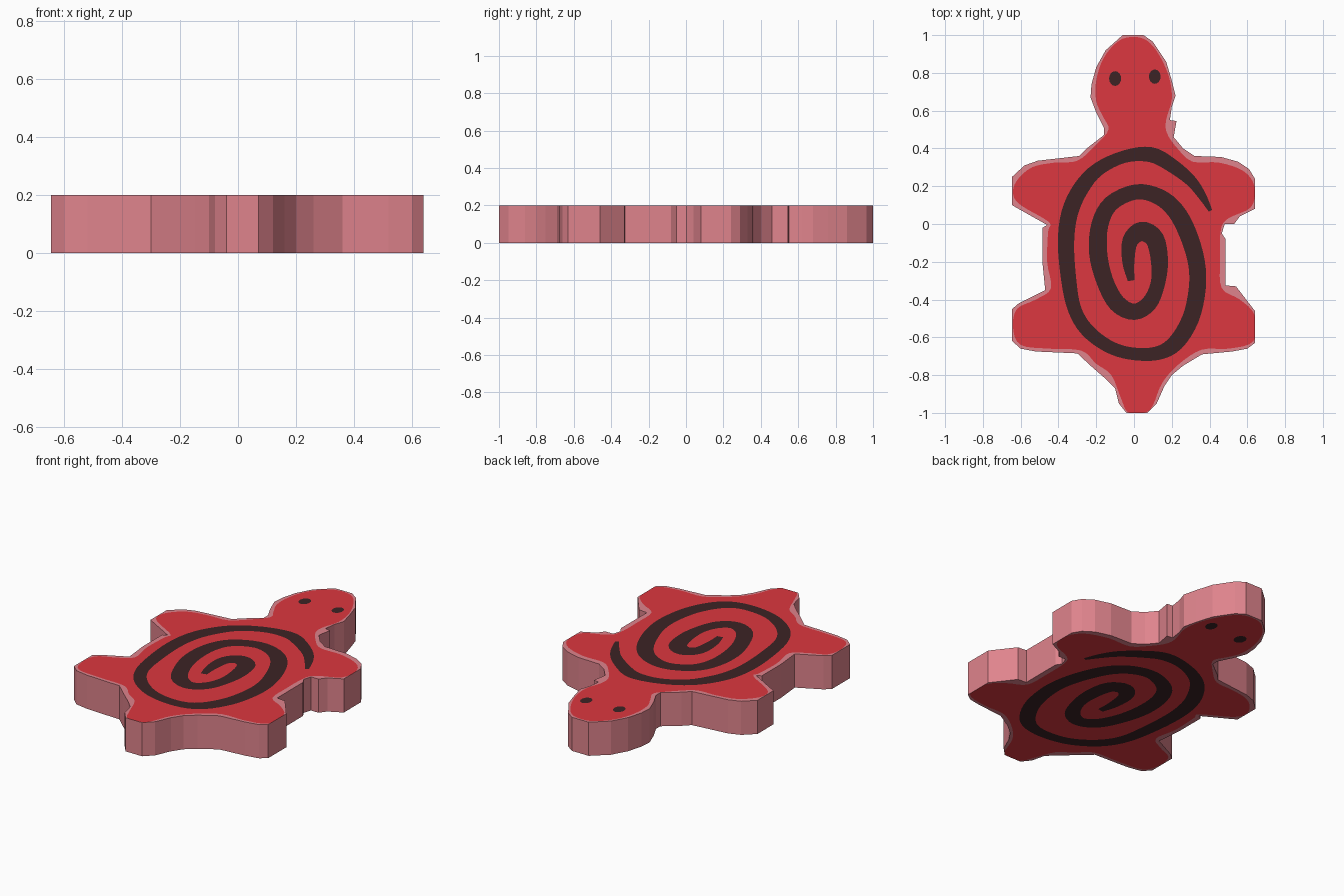
import bpy, bmesh, math
from mathutils import Vector
from mathutils.geometry import delaunay_2d_cdt

HEIGHT = 0.2


def material(name, color):
    m = bpy.data.materials.new(name)
    m.diffuse_color = (*color, 1)
    return m


def smooth(points, steps, closed):
    """Catmull-Rom curve through tuples of any length."""
    n, out = len(points), []
    pick = (lambda i: points[i % n]) if closed else (lambda i: points[min(max(i, 0), n - 1)])
    for i in range(n if closed else n - 1):
        for s in range(steps):
            t = s / steps
            out.append(tuple(
                0.5 * (2 * b + (c - a) * t + (2 * a - 5 * b + 4 * c - d) * t * t
                       + (3 * b - a - 3 * c + d) * t ** 3)
                for a, b, c, d in zip(*(pick(i + k) for k in (-1, 0, 1, 2)))))
    return out if closed else out + [points[-1]]


def ribbon(path):
    """Closed outline of a stroke given as (x, y, half width)."""
    left, right = [], []
    for i, (x, y, w) in enumerate(path):
        a, b = path[max(i - 1, 0)], path[min(i + 1, len(path) - 1)]
        d = Vector((b[0] - a[0], b[1] - a[1])).normalized() * w
        left.append((x - d.y, y + d.x))
        right.append((x + d.y, y - d.x))
    return left + right[::-1]


def ellipse(cx, cy, rx, ry, n=16):
    return [(cx + rx * math.cos(2 * math.pi * i / n), cy + ry * math.sin(2 * math.pi * i / n))
            for i in range(n)]


def inside(p, loop):
    hit = False
    for (x1, y1), (x2, y2) in zip(loop, loop[1:] + loop[:1]):
        if (y1 > p[1]) != (y2 > p[1]) and p[0] < x1 + (p[1] - y1) * (x2 - x1) / (y2 - y1):
            hit = not hit
    return hit


# Faceted outer silhouette: head, right legs, tail, left legs
outline = [
    (0.05, 1), (0.10, 0.965), (0.17, 0.86), (0.20, 0.76), (0.22, 0.68), (0.20, 0.62), (0.19, 0.55),
    (0.225, 0.545), (0.21, 0.46), (0.26, 0.40), (0.32, 0.36), (0.46, 0.355), (0.55, 0.33),
    (0.61, 0.29), (0.64, 0.24), (0.64, 0.08), (0.56, 0.04), (0.53, 0), (0.48, 0),
    (0.465, -0.05), (0.485, -0.08), (0.485, -0.325), (0.54, -0.33), (0.64, -0.46),
    (0.64, -0.63), (0.60, -0.66), (0.52, -0.675), (0.36, -0.69), (0.26, -0.75),
    (0.20, -0.80), (0.16, -0.86), (0.12, -0.95), (0.07, -1), (-0.04, -1), (-0.08, -0.95),
    (-0.10, -0.87), (-0.15, -0.82), (-0.23, -0.75), (-0.30, -0.685), (-0.52, -0.675),
    (-0.60, -0.66), (-0.645, -0.62), (-0.645, -0.45), (-0.61, -0.42), (-0.47, -0.35),
    (-0.485, -0.20), (-0.485, -0.02), (-0.46, -0.005), (-0.62, 0.085), (-0.645, 0.10),
    (-0.645, 0.25), (-0.58, 0.31), (-0.51, 0.335), (-0.29, 0.36), (-0.25, 0.40),
    (-0.16, 0.47), (-0.16, 0.51), (-0.20, 0.59), (-0.23, 0.67), (-0.225, 0.74),
    (-0.20, 0.83), (-0.15, 0.92), (-0.06, 1)]

# Smooth red body inside the pale rim
body = smooth([
    (0, 0.99), (0.07, 0.97), (0.13, 0.90), (0.185, 0.78), (0.20, 0.66), (0.17, 0.55),
    (0.175, 0.48), (0.23, 0.40), (0.31, 0.33), (0.45, 0.325), (0.58, 0.28), (0.637, 0.20),
    (0.62, 0.09), (0.50, 0.03), (0.46, -0.03), (0.455, -0.20), (0.465, -0.34),
    (0.56, -0.40), (0.637, -0.48), (0.633, -0.62), (0.50, -0.66), (0.36, -0.665),
    (0.24, -0.74), (0.15, -0.84), (0.10, -0.96), (0.06, -0.997), (-0.03, -0.997),
    (-0.07, -0.92), (-0.12, -0.80), (-0.20, -0.74), (-0.28, -0.67), (-0.45, -0.66),
    (-0.60, -0.64), (-0.64, -0.55), (-0.62, -0.45), (-0.52, -0.40), (-0.44, -0.34),
    (-0.46, -0.20), (-0.455, -0.04), (-0.45, 0.01), (-0.60, 0.10), (-0.64, 0.16),
    (-0.62, 0.23), (-0.54, 0.30), (-0.42, 0.325), (-0.30, 0.335), (-0.20, 0.42),
    (-0.135, 0.50), (-0.165, 0.57), (-0.20, 0.65), (-0.20, 0.76), (-0.16, 0.88),
    (-0.08, 0.97)], 4, True)

# Spiral shell stroke, from the centre outwards
spiral = ribbon(smooth([
    (-0.015, -0.30, 0.018), (-0.03, -0.20, 0.032), (-0.02, -0.09, 0.042), (0.04, -0.04, 0.052),
    (0.11, -0.08, 0.05), (0.135, -0.20, 0.045), (0.125, -0.32, 0.038), (0.08, -0.42, 0.042),
    (0.0, -0.465, 0.043), (-0.09, -0.42, 0.046), (-0.155, -0.30, 0.045),
    (-0.19, -0.15, 0.048), (-0.18, 0, 0.045), (-0.12, 0.11, 0.042), (0.01, 0.17, 0.04),
    (0.13, 0.145, 0.043), (0.22, 0.07, 0.046), (0.285, -0.05, 0.047), (0.33, -0.20, 0.045),
    (0.335, -0.34, 0.045), (0.30, -0.50, 0.045), (0.22, -0.63, 0.043), (0.12, -0.685, 0.036),
    (-0.02, -0.685, 0.033), (-0.14, -0.645, 0.034), (-0.25, -0.56, 0.036),
    (-0.315, -0.45, 0.036), (-0.345, -0.30, 0.04), (-0.36, -0.10, 0.043),
    (-0.34, 0.06, 0.044), (-0.28, 0.19, 0.042), (-0.19, 0.29, 0.036), (-0.05, 0.357, 0.033),
    (0.09, 0.367, 0.04), (0.20, 0.31, 0.037), (0.30, 0.23, 0.03), (0.36, 0.15, 0.022),
    (0.405, 0.07, 0.01)], 4, False))

eyes = [ellipse(-0.10, 0.77, 0.032, 0.039), ellipse(0.11, 0.78, 0.031, 0.038)]

# Triangulate the plan with every outline as a cut line
loops = [outline, body, spiral] + eyes
coords, edges = [], []
for loop in loops:
    start, n = len(coords), len(loop)
    coords += [Vector(p) for p in loop]
    edges += [(start + i, start + (i + 1) % n) for i in range(n)]
verts, _, tris, *_ = delaunay_2d_cdt(coords, edges, [], 0, 1e-5)

# Matching top and bottom faces, coloured by the outline they lie in
bm = bmesh.new()
low = [bm.verts.new((v[0], v[1], 0)) for v in verts]
high = [bm.verts.new((v[0], v[1], HEIGHT)) for v in verts]
for t in tris:
    c = sum((verts[i] for i in t), Vector((0, 0))) / len(t)
    if not inside(c, outline):
        continue
    dark = any(inside(c, loop) for loop in loops[2:])
    index = 2 if dark else 1 if inside(c, body) else 0
    for ring in ([high[i] for i in t], [low[i] for i in reversed(t)]):
        bm.faces.new(ring).material_index = index

# Rim walls between the open top and bottom borders
pair = dict(zip(high, low))
for e in [e for e in bm.edges if e.is_boundary and e.verts[0] in pair]:
    a, b = e.verts
    bm.faces.new((a, b, pair[b], pair[a])).material_index = 0
bmesh.ops.delete(bm, geom=[v for v in bm.verts if not v.link_faces], context='VERTS')
bmesh.ops.recalc_face_normals(bm, faces=bm.faces)

mesh = bpy.data.meshes.new("turtle_plaque")
bm.to_mesh(mesh)
bm.free()
for m in (material("pale red rim", (0.74, 0.23, 0.265)),
          material("red body", (0.72, 0.038, 0.05)),
          material("dark brown markings", (0.045, 0.017, 0.018))):
    mesh.materials.append(m)
plaque = bpy.data.objects.new("turtle_plaque", mesh)
bpy.context.collection.objects.link(plaque)
